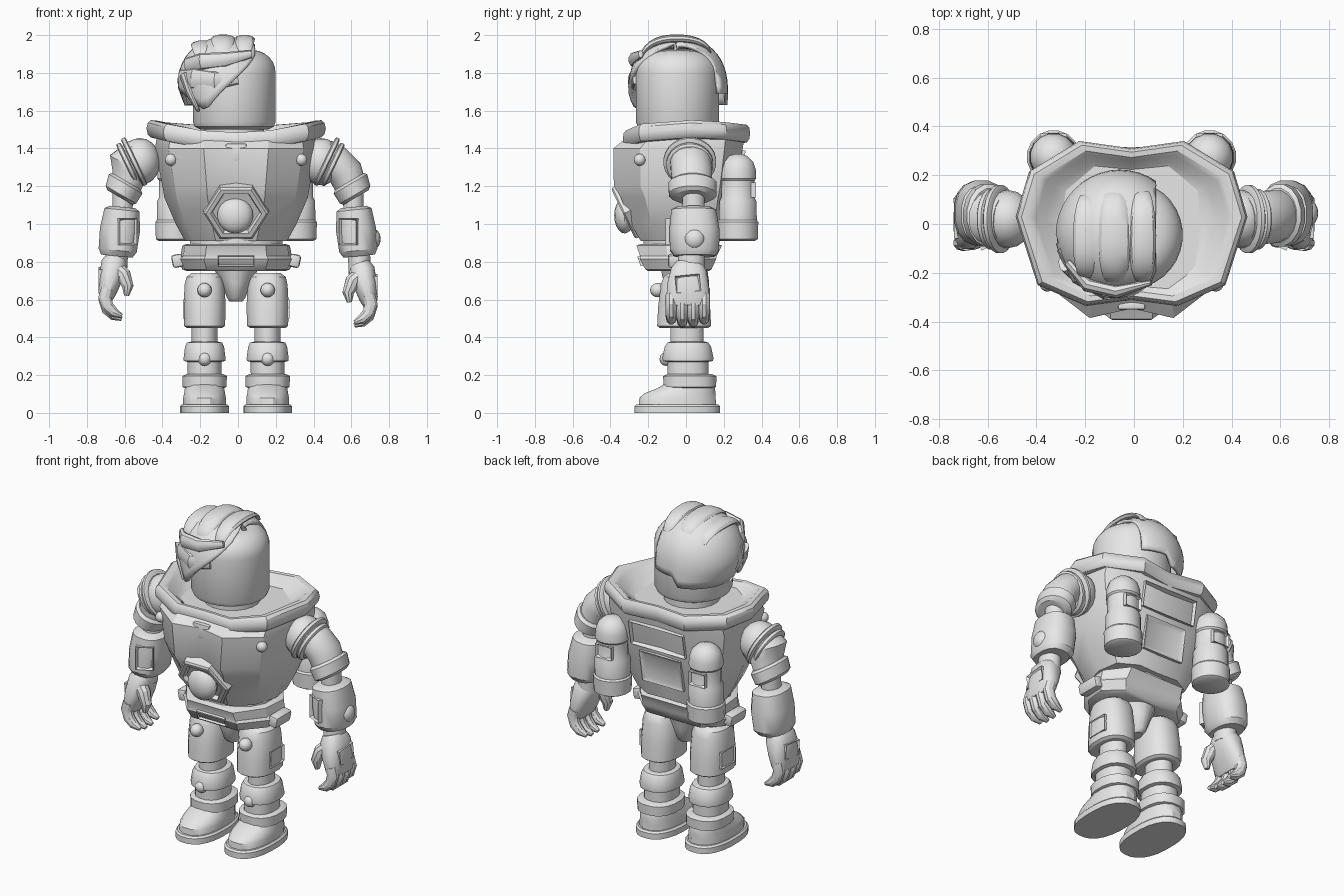
import bpy, bmesh, math
from mathutils import Vector, Matrix, Euler

if "Cube" in bpy.data.objects:
    bpy.data.objects.remove(bpy.data.objects["Cube"])

grey = bpy.data.materials.new("plain_grey")
grey.use_nodes = True
grey.diffuse_color = (0.8, 0.8, 0.8, 1)
grey.node_tree.nodes["Principled BSDF"].inputs["Base Color"].default_value = (0.8, 0.8, 0.8, 1)

X, Y, Z = Vector((1, 0, 0)), Vector((0, 1, 0)), Vector((0, 0, 1))
MID = -0.01
made = []


def finish(name, bm):
    bmesh.ops.recalc_face_normals(bm, faces=bm.faces)
    me = bpy.data.meshes.new(name)
    bm.to_mesh(me)
    bm.free()
    me.materials.append(grey)
    ob = bpy.data.objects.new(name, me)
    bpy.context.scene.collection.objects.link(ob)
    made.append(ob)
    return ob


def loft(name, rings, caps=True):
    """Skin a list of closed point rings."""
    bm = bmesh.new()
    rows = [[bm.verts.new(p) for p in ring] for ring in rings]
    n = len(rows[0])
    for a, b in zip(rows, rows[1:]):
        for i in range(n):
            bm.faces.new((a[i], a[(i + 1) % n], b[(i + 1) % n], b[i]))
    if caps:
        bm.faces.new(rows[0])
        bm.faces.new(rows[-1])
    return finish(name, bm)


def tube(name, pts, sides=16, axis=None, ref=Y, p=2):
    """Sweep an oval along points (x, y, z, radius, radius along ref)."""
    pos = [Vector(q[:3]) for q in pts]
    rings = []
    for i, q in enumerate(pts):
        t = Vector(axis) if axis else pos[min(i + 1, len(pos) - 1)] - pos[max(i - 1, 0)]
        t = t.normalized()
        u = (ref - t * ref.dot(t)).normalized()
        v = t.cross(u)
        ring = []
        for k in range(sides):
            a = math.tau * (k + 0.5) / sides
            c, s = math.cos(a), math.sin(a)
            ring.append(pos[i] + v * q[3] * math.copysign(abs(c) ** (2 / p), c)
                        + u * q[4] * math.copysign(abs(s) ** (2 / p), s))
        rings.append(ring)
    return loft(name, rings)


def column(name, x, y, levels, **kw):
    """Upright part from (z, x radius, y radius, optional y shift)."""
    pts = [(x, y + (l[3] if len(l) > 3 else 0), l[0], l[1], l[2]) for l in levels]
    return tube(name, pts, axis=(0, 0, 1), **kw)


def ball(name, loc, size):
    bm = bmesh.new()
    bmesh.ops.create_uvsphere(bm, u_segments=16, v_segments=10, radius=1)
    bmesh.ops.transform(bm, matrix=Matrix.Translation(loc) @ Matrix.Diagonal((*size, 1)), verts=bm.verts)
    return finish(name, bm)


def box(name, loc, size, bevel=0.015, rot=(0, 0, 0), recess=0):
    """Bevelled box, or a panel whose front face is sunk."""
    bm = bmesh.new()
    bmesh.ops.create_cube(bm, size=1)
    bmesh.ops.scale(bm, vec=size, verts=bm.verts)
    if recess:
        bm.normal_update()
        face = min(bm.faces, key=lambda f: f.normal.y)
        bmesh.ops.inset_region(bm, faces=[face], thickness=min(size[0], size[2]) * 0.18)
        bmesh.ops.translate(bm, vec=(0, recess, 0), verts=face.verts)
    else:
        bmesh.ops.bevel(bm, geom=bm.edges[:], offset=bevel, segments=2, affect='EDGES', profile=0.5)
    ob = finish(name, bm)
    ob.location = loc
    ob.rotation_euler = Euler(rot)
    return ob


def mirrored(half):
    """Close a right-hand half outline over the centre line."""
    return half + [(-q[0],) + tuple(q[1:]) for q in reversed(half[1:-1])]


def shell(name, half, levels):
    """Stack of one outline scaled by (z, half width, front depth, back depth)."""
    outline = mirrored(half)
    return loft(name, [[(MID + x * w, y * (f if y < 0 else b), z) for x, y in outline]
                       for z, w, f, b in levels])


# Torso and its chest fittings
shell("torso", [(0, -.9), (.4, -1), (.83, -.63), (1, 0), (.92, .68), (.5, 1), (0, .97)],
      [(.91, .27, .24, .2), (1, .32, .29, .22), (1.14, .38, .345, .25), (1.2, .39, .382, .265),
       (1.4, .43, .385, .3), (1.46, .42, .31, .31)])
n = Vector((0, -.9, -.43))
c = Vector((MID, -.3, 1.07))
tube("chest_hex_frame", [(*(c + n * d), r, r) for d, r in
     [(-.07, .178), (.028, .172), (.037, .16), (.037, .135), (.012, .125)]], sides=6, axis=n, ref=X)
ball("chest_dome", (MID - .005, -.325, 1.045), (.095, .055, .095))
box("chest_plate", (MID, -.335, 1.38), (.11, .03, .09), .006)
box("back_panel", (MID, .268, 1.32), (.37, .07, .15), rot=(.18, 0, math.pi), recess=.04)
box("back_lower_panel", (MID, .232, 1.11), (.28, .05, .2), rot=(.17, 0, math.pi), recess=.012)

# Collar: thick rounded rim with a sloping bowl inside
rim = mirrored([(0, -.31, 1.485), (.19, -.335, 1.495), (.385, -.25, 1.53), (.475, .03, 1.55),
                (.42, .215, 1.54), (.215, .34, 1.525), (0, .31, 1.52)])
loft("collar", [[(MID + x * s, y * s, z + dz) for x, y, z in rim] for s, dz in
     [(.86, -.1), (.95, -.092), (.985, -.075), (1, -.045), (.985, -.015), (.95, 0),
      (.88, -.003), (.83, -.02), (.74, -.055), (.62, -.085), (.45, -.1)]])

# Belt, waist and pelvis
column("waist", MID, -.03, [(.86, .25, .2), (.93, .25, .2)])
belt_half = [(0, -1), (.55, -1), (.95, -.4), (1, .3), (.65, 1), (0, 1)]
shell("belt", belt_half, [(.75, .26, .2, .12), (.76, .285, .215, .135), (.815, .31, .245, .16),
                          (.83, .295, .243, .162), (.885, .285, .262, .19), (.895, .26, .24, .17)])
box("belt_buckle", (MID, -.225, .81), (.19, .05, .055), rot=(.35, 0, 0), recess=.025)
column("pelvis", MID, -.01, [(.59, .035, .06), (.61, .05, .085), (.69, .08, .11), (.78, .13, .13)])

# Head: capsule-like helmet on a neck
column("neck", -.02, -.03, [(1.4, .16, .16), (1.53, .16, .16)], sides=20)
bend = [math.pi / 2 * i / 6 for i in range(7)]
column("head", -.02, -.045, [(1.5, .18, .18), (1.515, .21, .21), (1.54, .22, .222)]
       + [(1.8 + .12 * math.sin(a), .1 + .12 * math.cos(a), .102 + .12 * math.cos(a)) for a in bend],
       sides=32)

# Hair: one-sided cap with an uneven hem, tucked in at the side
cols, rows, R, ZC, H = 40, 12, .255, 1.68, .3
rings = []
for j in range(rows + 1):
    ring = []
    for i in range(cols):
        a = math.tau * i / cols
        hx, hy = R * math.cos(a), R * math.sin(a)
        low = 1.6 + .9 * abs(hx - .06 + .2) if hy < 0 else (1.63 if hx < 0 else 1.69)
        z = low + (ZC + H - low) * math.sin(j / rows * math.pi / 2)
        q = min(max((z - ZC) / H, 0), .999)
        k = (1 - q ** 2.6) ** .4545
        tuck = 1.5 * max(0, 1.74 - z) if hx < 0 else 0
        ring.append((-.06 + hx * (k - tuck), -.042 + hy * k, z))
    rings.append(ring)
hair = loft("hair_cap", rings, caps=False)
bm = bmesh.new()
bm.from_mesh(hair.data)
bmesh.ops.bisect_plane(bm, geom=bm.verts[:] + bm.edges[:] + bm.faces[:],
                       plane_co=(.085, 0, 0), plane_no=X, clear_outer=True)
bm.to_mesh(hair.data)
bm.free()
mod = hair.modifiers.new("thickness", 'SOLIDIFY')
mod.thickness, mod.offset = .02, 0

# Broad strands over the crown, sinking into the cap at both ends, then the fringe
for i, (x, ry, top, wide) in enumerate([(-.19, .215, 1.95, .06), (-.08, .24, 1.982, .065), (.035, .235, 1.98, .055)]):
    path = []
    for k in range(13):
        a = math.pi * (.17 + .6 * k / 12)
        bulge = math.sin(math.pi * k / 12)
        f = .93 + .07 * bulge ** .5
        path.append((x, -.042 - f * ry * math.copysign(abs(math.cos(a)) ** .8, math.cos(a)),
                     1.76 + f * (top - 1.76) * math.sin(a) ** .8,
                     .005 + .018 * bulge, wide * (.5 + .5 * bulge)))
    tube("hair_strand_%d" % i, path, sides=10, ref=X)
tube("fringe_upper", [(-.27, -.16, 1.84, .02, .04), (-.19, -.25, 1.86, .03, .045),
                      (-.07, -.275, 1.87, .03, .04), (.07, -.24, 1.9, .012, .02)], sides=10, ref=Z)
tube("fringe_lower", [(-.3, -.1, 1.77, .02, .05), (-.23, -.22, 1.77, .03, .06),
                      (-.12, -.28, 1.76, .03, .05), (0, -.27, 1.77, .012, .03)], sides=10, ref=Z)
tube("sideburn", [(-.28, -.14, 1.78, .03, .06), (-.25, -.18, 1.69, .025, .05),
                  (-.21, -.22, 1.6, .01, .02)], sides=10, ref=Y)

for s, side in ((1, "left"), (-1, "right")):
    out = (0, 0, s * math.pi / 2)  # turns a panel to face outward

    # Chest knob, belt pod and back tank
    ball(side + "_chest_knob", (MID + s * .345, -.245, 1.34), (.032, .032, .032))
    box(side + "_belt_pod", (MID + s * .31, -.02, .805), (.06, .15, .07), rot=(0, s * .2, 0))
    tx, ty = MID + s * .32, .275
    column(side + "_back_tank", tx, ty,
           [(.91, .09, .09), (.92, .107, .107), (1.01, .11, .11), (1.02, .102, .102), (1.12, .1, .1),
            (1.14, .09, .09), (1.23, .09, .09), (1.24, .098, .098), (1.29, .096, .096),
            (1.33, .082, .082), (1.36, .05, .05), (1.37, .02, .02)])
    box(side + "_tank_panel", (tx, ty + .07, 1.18), (.11, .05, .08), rot=(0, 0, math.pi), recess=.015)

    # Leg
    lx = MID + s * .167
    column(side + "_thigh", lx, -.01,
           [(.45, .095, .13), (.46, .11, .145), (.56, .114, .14), (.68, .107, .125),
            (.72, .097, .11), (.74, .07, .085)], p=2.4)
    ball(side + "_thigh_knob", (lx, -.15, .65), (.038, .04, .038))
    box(side + "_thigh_panel", (lx + s * .095, 0, .55), (.13, .04, .1), rot=out, recess=.015)
    column(side + "_knee", lx, .005, [(.34, .07, .09), (.47, .07, .09)])
    column(side + "_shin", lx, .01, [(.15, .09, .11), (.27, .092, .11), (.275, .112, .135),
                                    (.29, .113, .138), (.35, .105, .125), (.372, .095, .11), (.378, .07, .09)], p=2.3)
    ball(side + "_shin_knob", (lx, -.105, .285), (.036, .035, .036))
    column(side + "_ankle_band", lx, .02, [(.13, .1, .12), (.137, .118, .142), (.195, .12, .143),
                                          (.205, .1, .12)], p=2.4)
    column(side + "_boot", lx, -.045, [(.03, .115, .21), (.08, .115, .205), (.105, .11, .19, .015),
                                      (.13, .106, .155, .045), (.16, .1, .125, .065)], p=2.3)
    column(side + "_sole", lx, -.047, [(0, .13, .228), (.035, .13, .228), (.045, .12, .218)], sides=24, p=2.4)

    # Shoulder and upper arm
    sx = .47 if s > 0 else .55
    ball(side + "_shoulder", (s * (sx - .03), .02, 1.33), (.11, .12, .125))
    d = Vector((s * .9, 0, -.43))
    for k, r in enumerate((.14, .125)):
        c = Vector((s * sx, .02, 1.33)) + d * (.035 * k)
        tube(side + "_shoulder_ring_%d" % k, [(*(c + d * e), r * f, r * f) for e, f in
             ((-.014, .93), (-.008, 1), (.008, 1), (.014, .93))], sides=24, axis=d)
    tube(side + "_upper_arm", [(s * (sx - .02), .02, 1.37, .085, .1), (s * (sx + .04), .025, 1.33, .095, .11),
                               (s * .57, .03, 1.27, .095, .11), (s * .6, .035, 1.19, .085, .105)])
    d = (s * .5, 0, -.86)
    tube(side + "_elbow_cuff", [(s * .59, .035, 1.225, .09, .112), (s * .595, .035, 1.212, .105, .13),
                                (s * .62, .035, 1.155, .095, .128), (s * .625, .035, 1.14, .078, .1)], axis=d)
    tube(side + "_elbow", [(s * .61, .04, 1.16, .055, .06), (s * .612, .04, 1.05, .055, .06)])

    # Forearm with a window toward the inner front
    tube(side + "_forearm", [(s * .612, .04, 1.09, .07, .09), (s * .614, .04, 1.075, .095, .12),
                             (s * .625, .045, .97, .108, .135), (s * .637, .045, .86, .103, .132),
                             (s * .642, .045, .83, .085, .11)], axis=(s * .1, 0, -1), p=2.4)
    box(side + "_forearm_window", (s * .59, -.065, .96), (.1, .05, .14), rot=(0, 0, -s * .45), recess=.025)

    # Hand curling inward, one held a little lower
    h = -.025 if s > 0 else .01
    tube(side + "_wrist", [(s * .64, .03, .86, .06, .07), (s * .645, .025, .76 + h, .06, .075)])
    tube(side + "_palm", [(s * .645, .02, .81 + h, .055, .075), (s * .655, .015, .78 + h, .07, .095),
                          (s * .675, .01, .7 + h, .063, .112), (s * .692, .01, .63 + h, .05, .115),
                          (s * .7, .01, .59 + h, .035, .105)], p=2.5)
    box(side + "_hand_panel", (s * .718, .01, .71 + h), (.13, .04, .09), rot=(0, s * -.1, out[2]), recess=.012)
    for k in range(4):
        fy = -.078 + .058 * k
        drop = h + .015 * abs(k - 1.5)
        tube("%s_finger_%d" % (side, k), [(s * .69, fy, .65 + h, .036, .032), (s * .705, fy, .58 + drop, .036, .032),
             (s * .69, fy, .53 + drop, .034, .031), (s * .655, fy, .497 + drop, .028, .028),
             (s * .615, fy, .48 + drop, .012, .014)], sides=10)
    tube(side + "_thumb", [(s * .65, -.03, .76 + h, .042, .042), (s * .605, -.055, .72 + h, .04, .04),
                           (s * .583, -.065, .66 + h, .032, .032), (s * .59, -.065, .61 + h, .014, .016)], sides=10)

ball("left_forearm_knob", (.715, .045, .92), (.04, .055, .055))

# Smooth the curved parts and keep the edges crisp
bpy.ops.object.select_all(action='DESELECT')
for ob in made:
    ob.select_set(True)
bpy.context.view_layer.objects.active = made[0]
bpy.ops.object.shade_smooth_by_angle(angle=math.radians(32))
